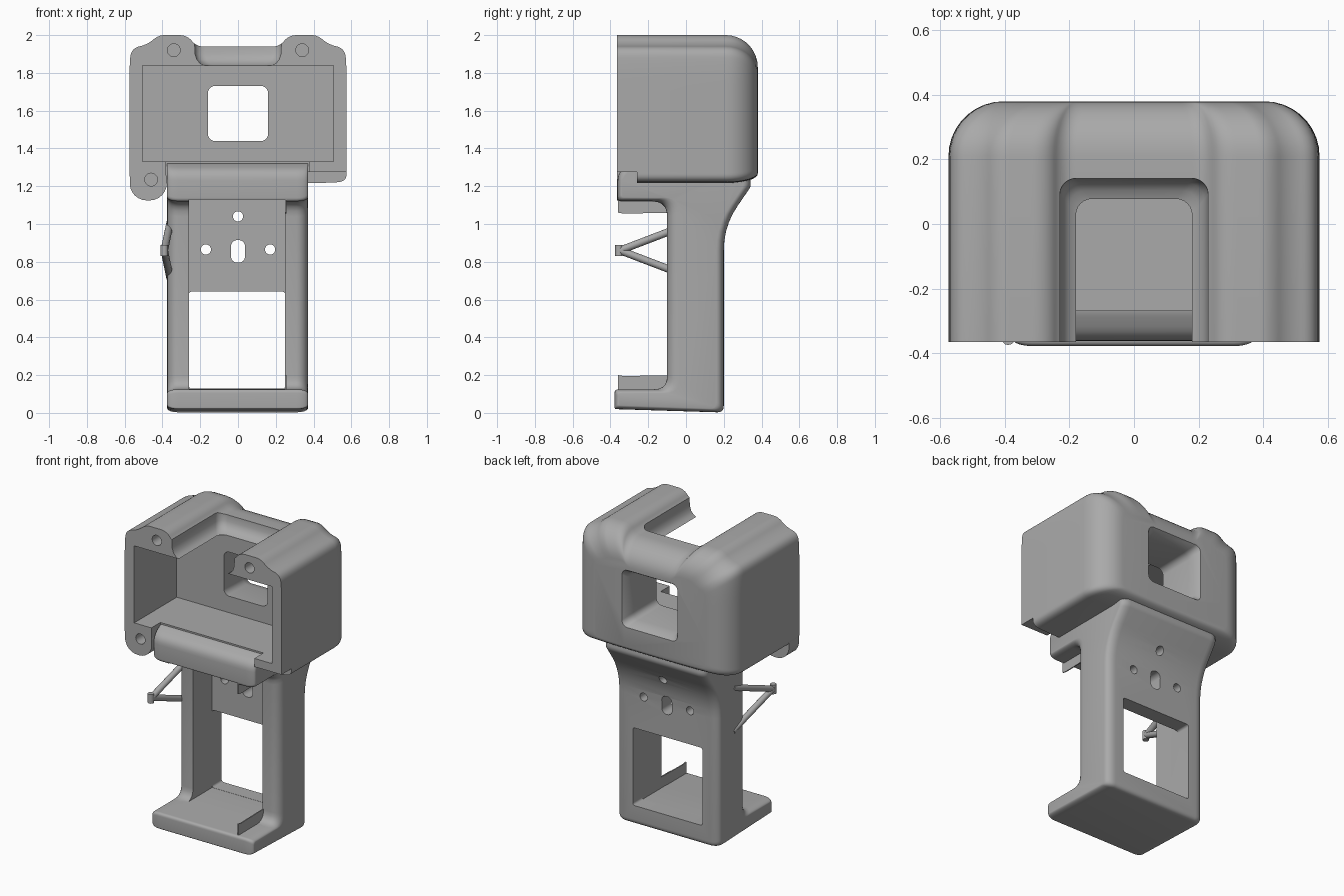
import bpy, bmesh, math
from mathutils import Vector

cube = bpy.data.objects.get("Cube")
if cube:
    bpy.data.objects.remove(cube)

grey = bpy.data.materials.new("matte_grey")
grey.use_nodes = True
COLOUR = (0.4, 0.4, 0.4, 1)
grey.diffuse_color = COLOUR
grey.node_tree.nodes["Principled BSDF"].inputs["Base Color"].default_value = COLOUR


def loft(name, rings):
    """Skin a list of equal-length rings and cap both ends."""
    bm = bmesh.new()
    rows = [[bm.verts.new(p) for p in ring] for ring in rings]
    n = len(rows[0])
    for a, b in zip(rows, rows[1:]):
        for i in range(n):
            j = (i + 1) % n
            bm.faces.new((a[i], a[j], b[j], b[i]))
    bm.faces.new(rows[0])
    bm.faces.new(rows[-1])
    bmesh.ops.recalc_face_normals(bm, faces=bm.faces)
    mesh = bpy.data.meshes.new(name)
    bm.to_mesh(mesh)
    bm.free()
    mesh.materials.append(grey)
    ob = bpy.data.objects.new(name, mesh)
    bpy.context.collection.objects.link(ob)
    return ob


def box(name, x, y, z):
    return loft(name, [[(a, y[0], z[0]), (a, y[1], z[0]), (a, y[1], z[1]), (a, y[0], z[1])]
                       for a in x])


def rounded_rect(cx, cy, hx, hy, r):
    pts = []
    for q, (sx, sy) in enumerate([(1, 1), (-1, 1), (-1, -1), (1, -1)]):
        for k in range(7):
            a = math.radians(90 * q + 15 * k)
            pts.append((cx + sx * (hx - r) + r * math.cos(a),
                        cy + sy * (hy - r) + r * math.sin(a)))
    return pts


def rod(name, a, b, r, sides=20):
    a, b = Vector(a), Vector(b)
    rot = (b - a).to_track_quat('Z', 'Y')
    circle = [rot @ Vector((r * math.cos(t), r * math.sin(t), 0))
              for t in (2 * math.pi * k / sides for k in range(sides))]
    return loft(name, [[c + end for c in circle] for end in (a, b)])


def soften(pts, rounds=3):
    """Cut the corners of a closed outline."""
    for _ in range(rounds):
        out = []
        for p, q in zip(pts, pts[1:] + pts[:1]):
            for w in (0.25, 0.75):
                out.append(tuple(u * (1 - w) + v * w for u, v in zip(p, q)))
        pts = out
    return pts


def fillet(corners):
    """Round each (y, z, size) corner of a closed outline."""
    pts = []
    for i, (y, z, r) in enumerate(corners):
        p = Vector((y, z))
        a, b = (p + (Vector(corners[j % len(corners)][:2]) - p).normalized() * r
                for j in (i - 1, i + 1))
        for k in range(6):
            t = k / 5
            pts.append(a * (1 - t) ** 2 + p * 2 * t * (1 - t) + b * t * t)
    return pts


def cut(target, cutters):
    for c in cutters:
        c.hide_render = True
        m = target.modifiers.new("cut", 'BOOLEAN')
        m.operation, m.solver, m.object = 'DIFFERENCE', 'EXACT', c
        bpy.context.view_layer.objects.active = target
        bpy.ops.object.modifier_apply(modifier=m.name)
        bpy.data.objects.remove(c)


# Head shell: humped outline, rounded towards the back
half = [(0.5, 1.215), (0.575, 1.23), (0.575, 1.3), (0.575, 1.6), (0.575, 1.84), (0.565, 1.93),
        (0.48, 1.95), (0.42, 2.0), (0.36, 2.0), (0.27, 2.0), (0.22, 1.94), (0.15, 1.94)]
outline = soften(half + [(-x, z) for x, z in reversed(half)])
FRONT, MID, ROUND = -0.365, 1.6, 0.17


def head_ring(y, inset):
    ring = []
    for x, z in outline:
        k = 1 - inset / 0.4 if z > MID else 1 - 0.3 * inset / 0.38
        ring.append((x * (1 - inset / 0.575), y, MID + (z - MID) * k))
    return ring


steps = [math.radians(10 * k) for k in range(10)]
head = loft("head_shell", [head_ring(FRONT, 0)] + [
    head_ring(0.21 + ROUND * math.sin(a), ROUND * (1 - math.cos(a))) for a in steps])


# Front cavity, flared top slot and flared rear window
def slot_ring(z, w):
    back = 0.078 + 1.3 * (w - 0.18)
    return [(x, y, z) for x, y in rounded_rect(0, (back - 0.6) / 2, w, (back + 0.6) / 2, 0.05)]


cavity = box("cavity_cutter", (-0.505, 0.505), (-0.5, 0.08), (1.33, 1.84))
slot = loft("slot_cutter", [slot_ring(z, w) for z, w in (
    (1.80, 0.178), (1.84, 0.18), (1.85, 0.2), (1.87, 0.217), (1.9, 0.227), (2.1, 0.237))])
window = loft("window_cutter", [
    [(x, y, z) for x, z in rounded_rect(0, 1.585, h, h - 0.014, 0.04)]
    for y, h in ((0.0, 0.16), (0.09, 0.16), (0.30, 0.175), (0.35, 0.185), (0.39, 0.21))])
bar_gap = box("bar_gap_cutter", (-0.38, 0.375), (-0.5, -0.27), (1.1, 1.34))
corner_gap = box("corner_gap_cutter", (0.37, 0.7), (-0.5, -0.26), (1.1, 1.275))
screws = [rod("screw_cutter", (x, -0.5, 1.92), (x, -0.2, 1.92), 0.034) for x in (-0.34, 0.34)]

# Lower screw lobe on one front corner
lobe = loft("screw_lobe", [[(x, y, z) for x, z in rounded_rect(-0.475, 1.225, 0.098, 0.1, 0.09)]
                           for y in (FRONT, -0.26)])
lobe_screws = [rod("screw_cutter", (-0.46, -0.5, 1.235), (-0.46, -0.28, 1.235), 0.034)
               for _ in range(2)]
cut(lobe, lobe_screws[:1])
cut(head, [cavity, slot, window, bar_gap, corner_gap] + screws + lobe_screws[1:])


# Handle: C-shaped side profile, flaring into the head, with rounded outer sides
def handle_ring(x, turn):
    o, rail = 0.04 * turn, -0.1 + 0.065 * turn
    side = fillet([
        (-0.378 + o / 2, 0.02 + o / 2, 0.01), (0.2 - o, 0.002 + o / 2, 0.035),
        (0.2 - o, 0.99, 0.13), (0.345 - o, 1.2, 0.02), (0.33 - o, 1.3, 0.02),
        (-0.27, 1.322, 0.02), (-0.362 + o / 2, 1.28, 0.05), (-0.362 + o / 2, 1.12 + o / 2, 0.02),
        (rail, 1.12 + o / 2, 0.08), (rail, 0.125 - o / 2, 0.07),
        (-0.378 + o / 2, 0.125 - o / 2, 0.02)])
    return [(x, y, z) for y, z in side]


quarter = [math.radians(15 * k) for k in range(7)]
right_side = [(0.31 + 0.06 * math.sin(a), 1 - math.cos(a)) for a in quarter]
left_side = [(-x - 0.005, t) for x, t in reversed(right_side)]
handle = loft("handle_frame", [handle_ring(x, t) for x, t in left_side + right_side])

# Handle interior, rear opening and mounting holes
interior = box("interior_cutter", (-0.26, 0.25), (-0.5, 0.1), (0.127, 1.13))
opening = loft("opening_cutter", [
    [(x, y, z) for x, z in rounded_rect(-0.005, 0.385, 0.255, 0.257, 0.015)]
    for y in (0.0, 0.5)])
holes = [rod("hole_cutter", (x, 0, z), (x, 0.5, z), 0.027)
         for x, z in ((0, 1.04), (-0.17, 0.865), (0.17, 0.865))]
key_slot = loft("key_slot_cutter", [
    [(x, y, z) for x, z in rounded_rect(0, 0.855, 0.037, 0.06, 0.033)] for y in (0, 0.5)])
cut(handle, [interior, opening, key_slot] + holes)

# Thin fins along one side of the base and under the front bar
fins = [loft(name, [[(x, -0.36, z), (x, -0.06, z), (x, -0.06, tip), (x, -0.33, tip - 0.005),
                     (x, -0.36, tip)] for x in (0.25, 0.257)])
        for name, z, tip in (("base_fin", 0.11, 0.2), ("bar_fin", 1.14, 1.06))]

# Triangular strap loop on one side
apex = (-0.39, -0.35, 0.86)
struts = [rod("strap_strut", apex, (-0.36, 0.03, 0.86 + s * 0.145), 0.02, 12) for s in (-1, 1)]
pin = rod("strap_pin", (-0.39, -0.355, 0.83), (-0.39, -0.355, 0.89), 0.02, 12)

# Smooth shading with crisp edges
bpy.ops.object.select_all(action='DESELECT')
for ob in [head, lobe, handle, pin] + fins + struts:
    ob.select_set(True)
bpy.context.view_layer.objects.active = head
bpy.ops.object.shade_smooth_by_angle(angle=math.radians(35))
